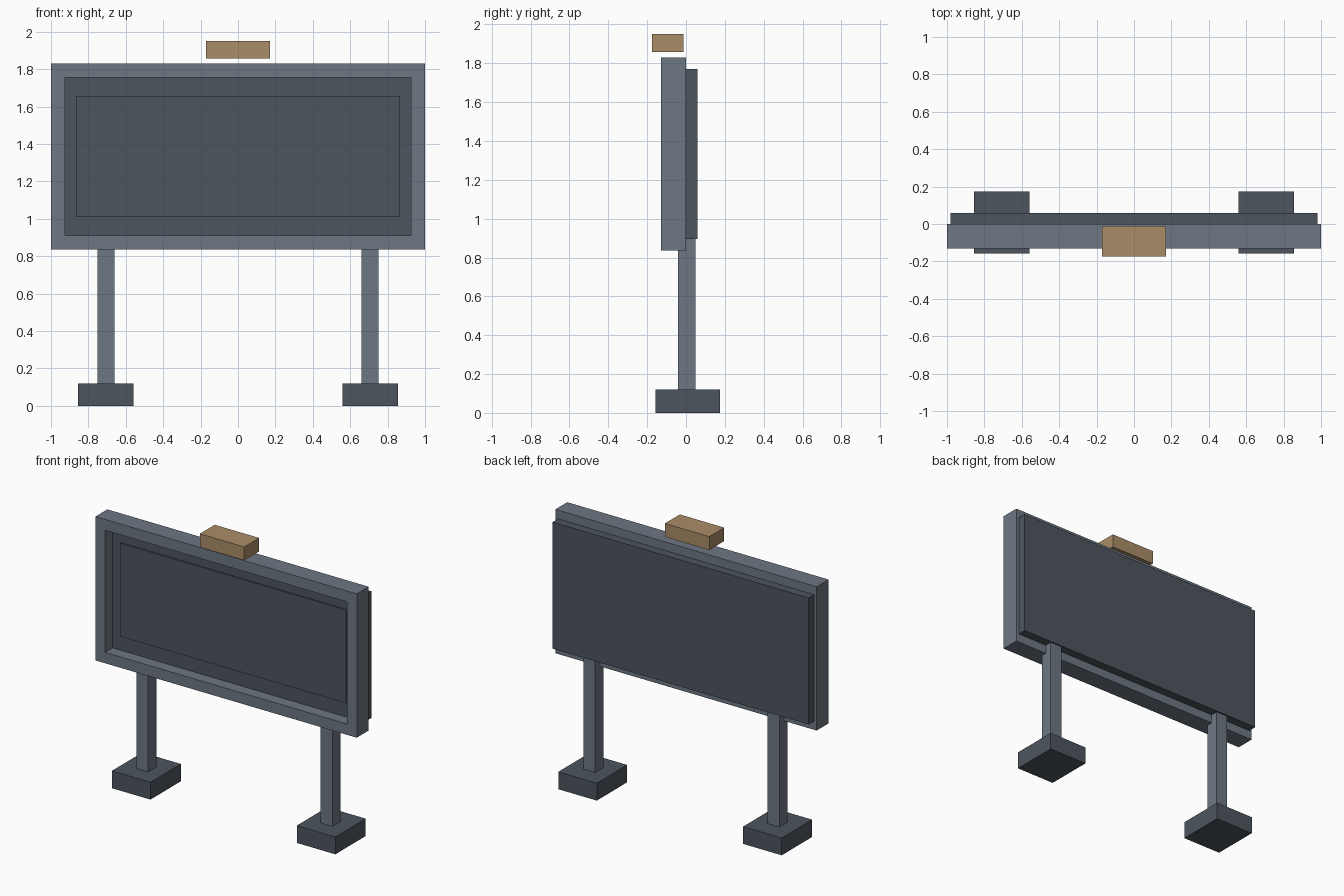
import bpy
import bmesh
from mathutils import Vector

cube = bpy.data.objects.get("Cube")
if cube:
    bpy.data.objects.remove(cube, do_unlink=True)


def material(name, color):
    mat = bpy.data.materials.new(name)
    mat.use_nodes = True
    mat.diffuse_color = (*color, 1)
    node = next(n for n in mat.node_tree.nodes if n.type == 'BSDF_PRINCIPLED')
    node.inputs["Base Color"].default_value = (*color, 1)
    return mat


steel = material("steel grey", (0.153, 0.184, 0.223))
slate = material("dark slate", (0.074, 0.091, 0.112))
tan = material("warm tan", (0.402, 0.262, 0.138))


def finish(bm, name, mat):
    mesh = bpy.data.meshes.new(name)
    bm.to_mesh(mesh)
    bm.free()
    mesh.materials.append(mat)
    obj = bpy.data.objects.new(name, mesh)
    bpy.context.collection.objects.link(obj)
    return obj


def box(name, mat, xs, ys, zs):
    """Box spanning the given ranges on each axis."""
    low, high = (Vector(c) for c in zip(xs, ys, zs))
    bm = bmesh.new()
    bmesh.ops.create_cube(bm, size=1)
    for v in bm.verts:
        v.co = (low + high) / 2 + v.co * (high - low)
    return finish(bm, name, mat)


def frame(name, mat, outer, inner, ys):
    """Rectangular ring; outer and inner are (half width, bottom, top)."""
    bm = bmesh.new()
    loops = []
    for y in ys:
        for half, low, high in (outer, inner):
            corners = ((-half, low), (half, low), (half, high), (-half, high))
            loops.append([bm.verts.new((x, y, z)) for x, z in corners])
    front_out, front_in, back_out, back_in = loops
    ring = (front_out, front_in, back_in, back_out)
    for a, b in zip(ring, ring[1:] + ring[:1]):
        for i in range(4):
            j = (i + 1) % 4
            bm.faces.new((a[i], a[j], b[j], b[i]))
    bmesh.ops.recalc_face_normals(bm, faces=bm.faces)
    return finish(bm, name, mat)


# Display: deep frame, recessed screen, raised face plate and back panel
frame("display_frame", steel, (1.0, 0.835, 1.83), (0.925, 0.91, 1.755), (-0.13, 0.0))
box("screen", slate, (-0.925, 0.925), (-0.048, 0.0), (0.91, 1.755))
box("screen_plate", slate, (-0.865, 0.865), (-0.057, -0.048), (1.01, 1.655))
box("back_panel", slate, (-0.98, 0.98), (0.0, 0.06), (0.895, 1.77))

# Supports: a post and a footing on each side
for side, sign in (("left", 1), ("right", -1)):
    box(side + "_post", steel, sorted((0.66 * sign, 0.75 * sign)), (-0.04, 0.05), (0.12, 0.9))
    box(side + "_footing", slate, sorted((0.56 * sign, 0.855 * sign)), (-0.157, 0.175), (0, 0.12))

# Lamp above the frame
box("lamp", tan, (-0.17, 0.17), (-0.175, -0.012), (1.857, 1.95))
